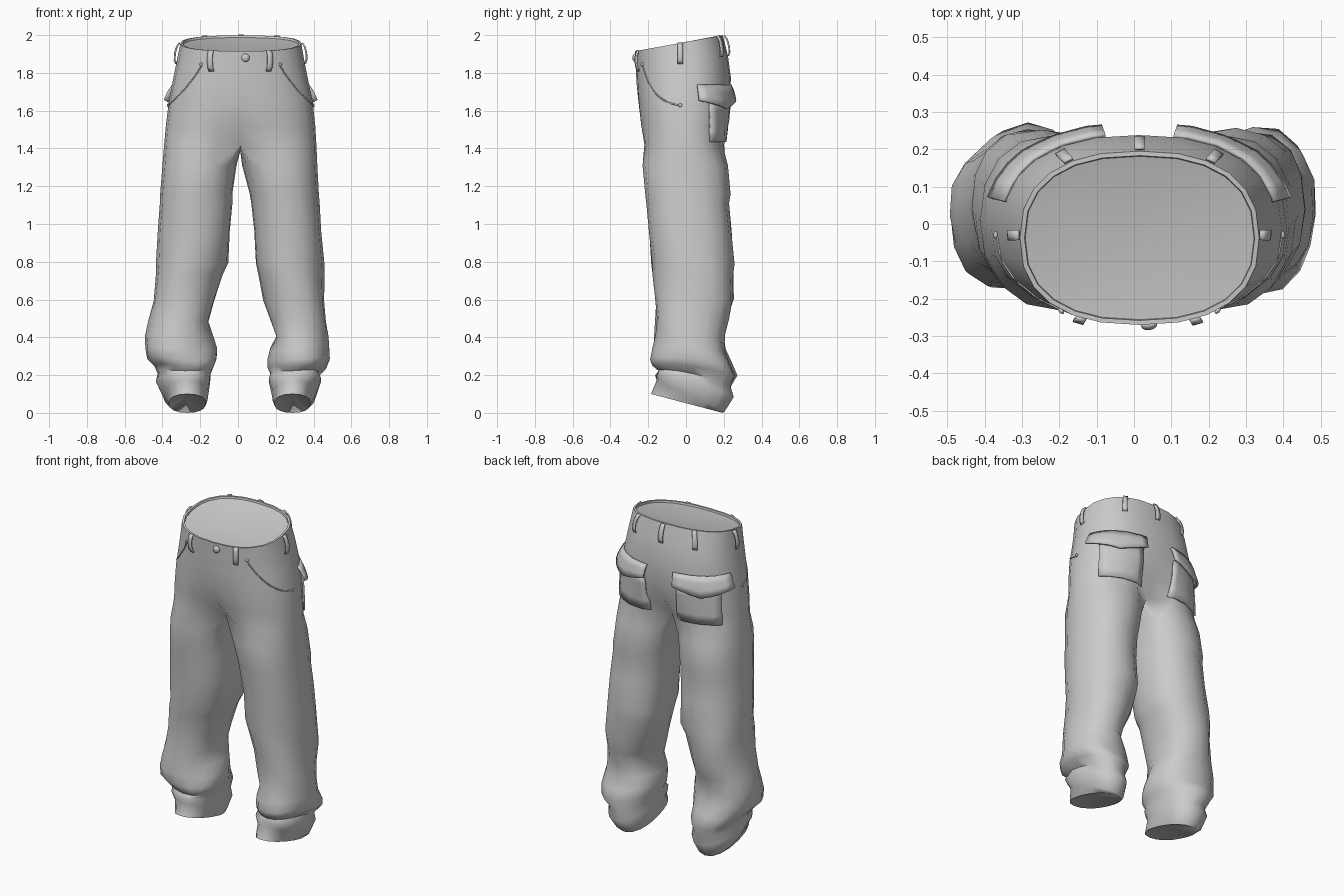
import bpy, bmesh, math
from mathutils import Vector
from mathutils.bvhtree import BVHTree

if "Cube" in bpy.data.objects:
    bpy.data.objects.remove(bpy.data.objects["Cube"])

N = 24          # sides of the hip rings
HALF = N // 2
INNER = 5       # extra points across the crotch


def spow(c, n):
    return math.copysign(abs(c) ** (2 / n), c)


def finish(obj, angle=45):
    bpy.ops.object.select_all(action='DESELECT')
    obj.select_set(True)
    bpy.context.view_layer.objects.active = obj
    bpy.ops.object.shade_smooth_by_angle(angle=math.radians(angle))


def to_object(name, bm):
    mesh = bpy.data.meshes.new(name)
    bm.to_mesh(mesh)
    obj = bpy.data.objects.new(name, mesh)
    bpy.context.collection.objects.link(obj)
    return obj


def bridge(bm, a, b):
    n = len(a)
    for i in range(n):
        j = (i + 1) % n
        bm.faces.new((a[i], a[j], b[j], b[i]))


def fan(bm, ring, point):
    c = bm.verts.new(point)
    for i in range(len(ring)):
        bm.faces.new((ring[i], ring[(i + 1) % len(ring)], c))


# Hips: z, left x, right x, front y, back y, tilt, centre pinch
HIPS = [
    (1.957, -.305, .335, -.270, .195, .042, 0),
    (1.86, -.325, .352, -.266, .222, .030, 0),
    (1.76, -.345, .372, -.262, .238, .012, 0),
    (1.65, -.366, .395, -.257, .235, 0, .02),
    (1.52, -.382, .409, -.247, .226, 0, .13),
    (1.42, -.391, .415, -.238, .220, 0, .42),
]
# Legs: z, left inner/outer x, right inner/outer x, front y, back y
LEGS = [
    (1.31, -.008, -.400, .022, .420, -.230, .222),
    (1.16, -.030, -.412, .062, .428, -.216, .236),
    (1.11, -.030, -.414, .070, .432, -.210, .228),
    (.96, -.043, -.424, .088, .442, -.196, .240),
    (.79, -.052, -.435, .092, .454, -.180, .256),
    (.73, -.085, -.438, .105, .456, -.174, .252),
    (.60, -.125, -.445, .138, .460, -.162, .248),
    (.49, -.152, -.472, .175, .465, -.160, .222),
    (.41, -.132, -.495, .198, .474, -.162, .206),
    (.34, -.118, -.498, .168, .480, -.172, .210),
    (.28, -.118, -.485, .160, .490, -.182, .236),
    (.235, -.128, -.440, .162, .474, -.176, .262),
    (.195, -.140, -.420, .176, .430, -.150, .232),
    (.155, -.140, -.428, .166, .444, -.165, .244),
    (.09, -.158, -.392, .180, .410, -.155, .205),
]

bm = bmesh.new()


def hip_ring(z, x0, x1, yf, yb, tilt, pinch, inset=0.0):
    cx, cy = (x0 + x1) / 2, (yf + yb) / 2
    rx, ry = (x1 - x0) / 2 - inset, (yb - yf) / 2 - inset
    ring = []
    for i in range(N):
        a = -math.pi / 2 + 2 * math.pi * i / N
        x, y = cx + rx * spow(math.cos(a), 2.4), cy + ry * spow(math.sin(a), 2.4)
        y = cy + (y - cy) * (1 - pinch * math.exp(-((x - cx) / .09) ** 2))
        ring.append(bm.verts.new((x, y, z + tilt * (y - cy) / ry)))
    return ring


def leg_ring(z, xi, xo, yf, yb, side, tilt, fold=True):
    cx, cy = (xi + xo) / 2, (yf + yb) / 2
    rx, ry = abs(xo - xi) / 2, (yb - yf) / 2
    open_a = math.radians(135)
    angles = [-open_a + 2 * open_a * i / HALF for i in range(HALF + 1)]
    step = (2 * math.pi - 2 * open_a) / (INNER + 1)
    angles += [open_a + step * (i + 1) for i in range(INNER)]
    amp = min(.055, max(0, (1.15 - z) * .05)) if fold else 0
    ring = []
    for a in angles:
        k = 1 + amp * math.sin(3 * a + 17 * z + side)
        dy = ry * k * spow(math.sin(a), 2.25)
        dz = .25 * amp * math.sin(2 * a + 9 * z)
        ring.append(bm.verts.new((cx + side * rx * k * spow(math.cos(a), 2.25), cy + dy,
                                  z + dz - tilt * dy / ry)))
    return ring


# Waist opening, hips and closing membrane just inside the rim
rings = [hip_ring(*h) for h in HIPS]
for a, b in zip(rings, rings[1:]):
    bridge(bm, a, b)
rim = hip_ring(*HIPS[0], inset=.012)
lip = hip_ring(HIPS[0][0] - .012, *HIPS[0][1:], inset=.014)
bridge(bm, rim, rings[0])
bridge(bm, lip, rim)
fan(bm, lip, (.015, -.04, 1.915))

# Crotch seam shared by both legs, running back to front
last = rings[-1]
back, front = last[HALF].co.copy(), last[0].co.copy()
seam = []
for i in range(INNER):
    t = (i + 1) / (INNER + 1)
    p = back.lerp(front, t)
    p.z -= .035 * math.sin(math.pi * t)
    seam.append(bm.verts.new(p))

# Trouser legs with gathered ankles and turned-in hems
for side in (1, -1):
    outer = last[:HALF + 1] if side > 0 else [last[-i % N] for i in range(HALF + 1)]
    prev = outer + seam
    for z, li, lo, ri, ro, yf, yb in LEGS:
        xi, xo = (ri, ro) if side > 0 else (li, lo)
        ring = leg_ring(z, xi, xo, yf, yb, side, max(0, .3 - z) * .39, z > .1)
        bridge(bm, prev, ring)
        prev = ring
    sole = leg_ring(.05, xi + side * .012, xo - side * .025, -.185, .195, side, .05, False)
    bridge(bm, prev, sole)
    fan(bm, sole, ((xi + xo) / 2, 0, .085))

bmesh.ops.recalc_face_normals(bm, faces=bm.faces)
tree = BVHTree.FromBMesh(bm)
finish(to_object("trousers", bm), 60)
bm.free()


def on_body(deg, z, off=0.0):
    """Point on the hips in a compass direction, lifted outwards by off."""
    d = Vector((math.cos(math.radians(deg)), math.sin(math.radians(deg)), 0))
    c = Vector((.015, -.03, z))
    hit = tree.ray_cast(c + d * 2, -d)[0]
    return (hit if hit else c + d * .3) + d * off


def patch(name, nu, nv, f, thick):
    """Thickened cloth panel laid over the hips; f(u, v) gives a point."""
    b = bmesh.new()
    g = [[b.verts.new(f(i / nu, j / nv)) for j in range(nv + 1)] for i in range(nu + 1)]
    for i in range(nu):
        for j in range(nv):
            b.faces.new((g[i][j], g[i][j + 1], g[i + 1][j + 1], g[i + 1][j]))
    bmesh.ops.recalc_face_normals(b, faces=b.faces)
    obj = to_object(name, b)
    b.free()
    mod = obj.modifiers.new("thickness", 'SOLIDIFY')
    mod.thickness, mod.offset = thick, 0
    finish(obj, 40)


# Belt loops around the waist
for x, y in [(-.14, -.25), (.16, -.25), (-.305, -.03), (.335, -.03),
             (-.185, .18), (.015, .2), (.215, .18)]:
    deg = math.degrees(math.atan2(y + .03, x - .015))
    width = math.degrees(.026 / math.hypot(y + .03, x - .015))
    top = 1.957 + .18 * (y + .037)

    def loop_point(u, v):
        p = on_body(deg + (u - .5) * width, top - .014 - .095 * v,
                    .003 + .014 * math.sin(math.pi * v) ** .5 if 0 < v < 1 else .003)
        p.z += .014 * (1 - v)
        return p
    patch("belt_loop", 2, 6, loop_point, .008)

for side in (1, -1):
    def turn(deg):
        return deg if side > 0 else 180 - deg

    # Back pocket flap with a shallow point, standing off at its lower edge
    def flap_point(u, v):
        low = 1.655 - .045 * (1 - abs(2 * u - 1))
        return on_body(turn(14 + 57 * u), 1.735 + (low - 1.735) * v, .004 + .03 * v ** .7)
    patch("back_pocket_flap", 8, 3, flap_point, .012)

    # Back patch pocket below the flap
    patch("back_pocket", 6, 4, lambda u, v: on_body(turn(24 + 43 * u), 1.66 - .225 * v, .006), .01)

    # Curved front pocket edge
    cu = bpy.data.curves.new("front_pocket_edge", 'CURVE')
    cu.dimensions, cu.bevel_depth, cu.bevel_resolution = '3D', .004, 1
    sp = cu.splines.new('POLY')
    sp.points.add(12)
    for i, pt in enumerate(sp.points):
        t = i / 12
        pt.co = (*on_body(turn(-44 + 44 * t), 1.84 - .21 * (1 - (1 - t) ** 1.8)), 1)
    bpy.context.collection.objects.link(bpy.data.objects.new("front_pocket_edge", cu))

# Waist button and pocket rivets
for name, deg, z, r in [("waist_button", -84, 1.88, .022),
                        ("rivet", -44, 1.845, .01), ("rivet", 224, 1.845, .01),
                        ("rivet", 0, 1.628, .01), ("rivet", 180, 1.628, .01)]:
    bpy.ops.mesh.primitive_uv_sphere_add(segments=12, ring_count=6, radius=r,
                                         location=on_body(deg, z, .004),
                                         rotation=(0, math.pi / 2, math.radians(deg)))
    stud = bpy.context.object
    stud.name = name
    stud.scale.z = .6
    finish(stud)
